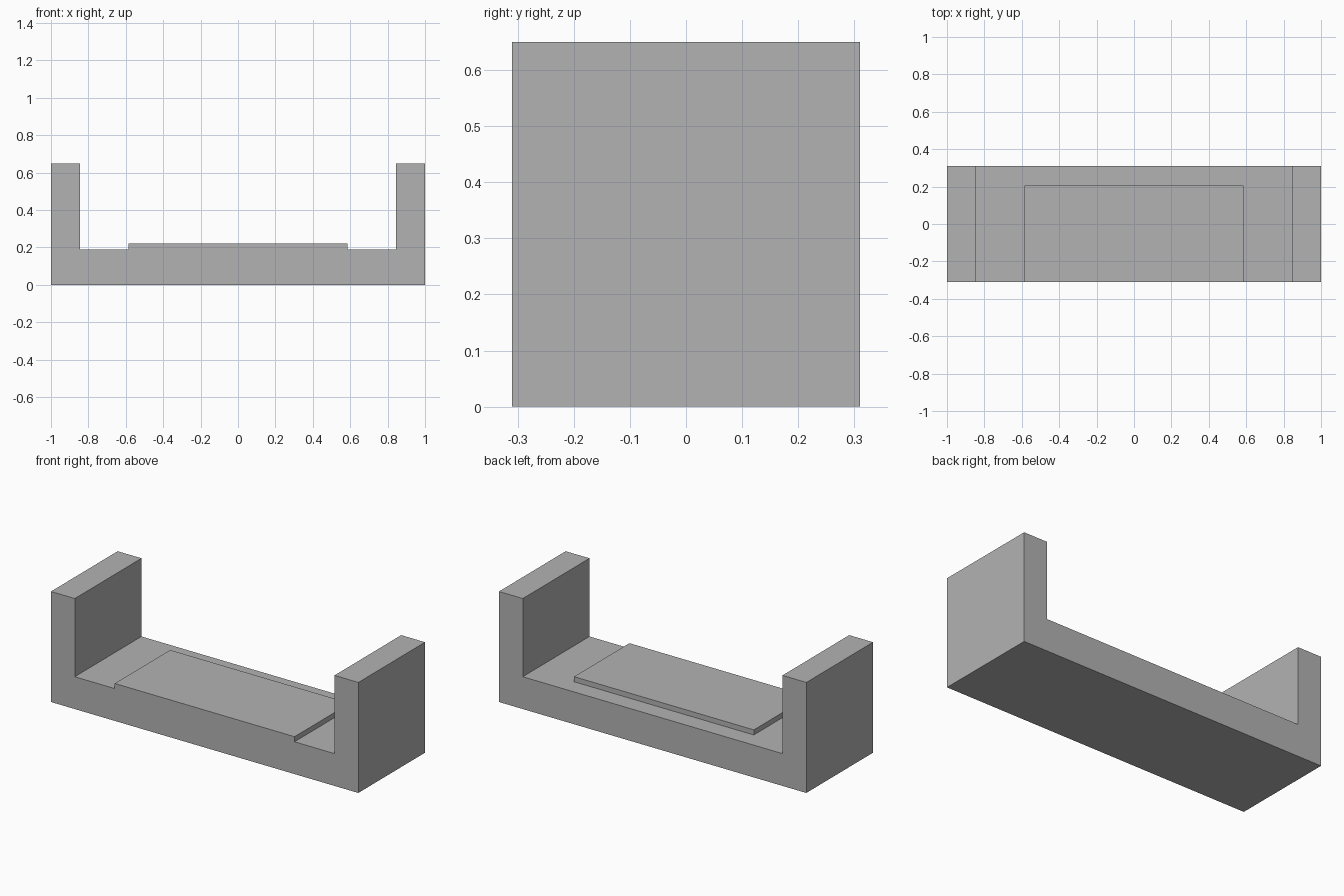
import bpy
import bmesh
import math

cube = bpy.data.objects.get("Cube")
if cube:
    bpy.data.objects.remove(cube, do_unlink=True)

WIDTH, DEPTH, HEIGHT = 2.0, 0.62, 0.65
WALL_IN, FLOOR = 0.845, 0.19
PAD_X, PAD_BACK, PAD_TOP = 0.585, 0.205, 0.22

grey = bpy.data.materials.new("plain grey")
grey.use_nodes = True
colour = (0.45, 0.45, 0.45, 1.0)
grey.diffuse_color = colour
grey.node_tree.nodes["Principled BSDF"].inputs["Base Color"].default_value = colour


def extrude_profile(name, half, y0, y1):
    """Mirror a right-hand x-z outline and extrude it from y0 to y1."""
    outline = half + [(-x, z) for x, z in reversed(half)]
    bm = bmesh.new()
    face = bm.faces.new([bm.verts.new((x, y0, z)) for x, z in outline])
    result = bmesh.ops.extrude_face_region(bm, geom=[face])
    verts = [v for v in result["geom"] if isinstance(v, bmesh.types.BMVert)]
    bmesh.ops.translate(bm, verts=verts, vec=(0, y1 - y0, 0))
    bmesh.ops.recalc_face_normals(bm, faces=bm.faces)
    mesh = bpy.data.meshes.new(name)
    bm.to_mesh(mesh)
    bm.free()
    mesh.materials.append(grey)
    obj = bpy.data.objects.new(name, mesh)
    bpy.context.collection.objects.link(obj)
    return obj


# U-shaped cradle: base with two upright end walls
cradle = extrude_profile(
    "cradle",
    [(WIDTH / 2, 0), (WIDTH / 2, HEIGHT), (WALL_IN, HEIGHT), (WALL_IN, FLOOR)],
    -DEPTH / 2, DEPTH / 2)

# Raised pad, flush with the front and stopping short of the back
pad = extrude_profile(
    "raised_pad", [(PAD_X, FLOOR / 2), (PAD_X, PAD_TOP)], -DEPTH / 2, PAD_BACK)

# Fuse the pad into the cradle and clean the flat faces
union = cradle.modifiers.new("fuse_pad", 'BOOLEAN')
union.operation = 'UNION'
union.solver = 'EXACT'
union.object = pad
bpy.context.view_layer.objects.active = cradle
bpy.ops.object.modifier_apply(modifier=union.name)
bpy.data.objects.remove(pad, do_unlink=True)

bm = bmesh.new()
bm.from_mesh(cradle.data)
bmesh.ops.dissolve_limit(bm, angle_limit=math.radians(1), verts=bm.verts, edges=bm.edges)
bm.to_mesh(cradle.data)
bm.free()
